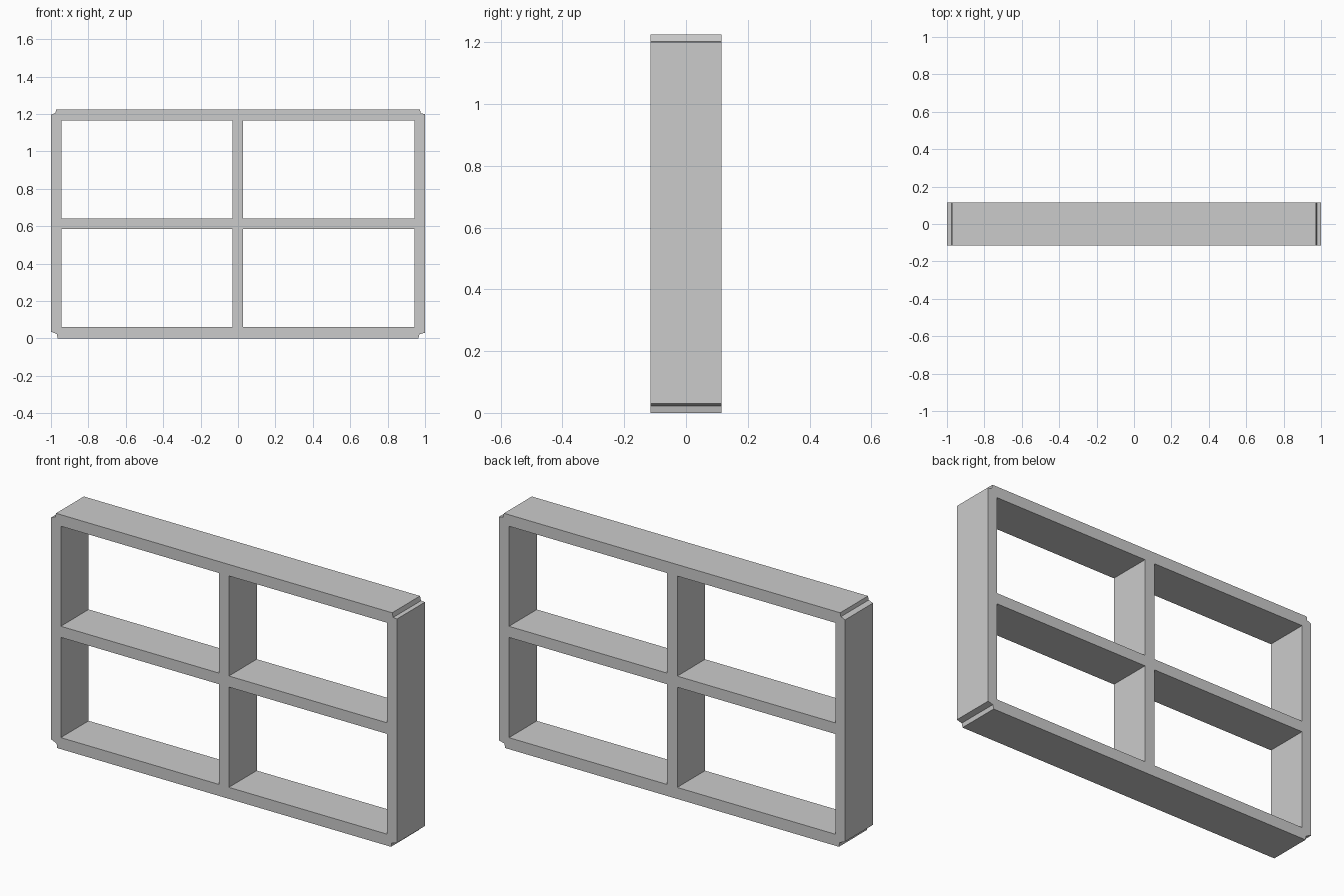
import bpy
from math import pi

if "Cube" in bpy.data.objects:
    bpy.data.objects.remove(bpy.data.objects["Cube"])

DEPTH = 0.23

# Outer outline (x, z) with small stepped notches at the four corners
outline = [
    (-0.965, 0), (0.965, 0), (0.97, 0.022), (1, 0.03),
    (1, 1.2), (0.978, 1.202), (0.972, 1.225),
    (-0.972, 1.225), (-0.976, 1.205), (-0.985, 1.202), (-1, 1.195),
    (-1, 0.036), (-0.985, 0.03), (-0.968, 0.022),
]

# Four openings, leaving the centre post and the middle shelf
columns = [(-0.944, -0.03), (0.028, 0.943)]
rows = [(0.06, 0.584), (0.642, 1.165)]
openings = [[(x0, z0), (x0, z1), (x1, z1), (x1, z0)]
            for x0, x1 in columns for z0, z1 in rows]

# Filled flat profile, extruded to the shelf depth
curve = bpy.data.curves.new("shelf_frame", 'CURVE')
curve.dimensions = '2D'
curve.fill_mode = 'BOTH'
curve.extrude = DEPTH / 2
for loop in [outline] + openings:
    spline = curve.splines.new('POLY')
    spline.points.add(len(loop) - 1)
    for point, (x, z) in zip(spline.points, loop):
        point.co = (x, z, 0, 1)
    spline.use_cyclic_u = True

# Stand the frame upright and turn it into a mesh
frame = bpy.data.objects.new("shelf_frame", curve)
bpy.context.collection.objects.link(frame)
frame.rotation_euler.x = pi / 2
bpy.context.view_layer.objects.active = frame
frame.select_set(True)
bpy.ops.object.convert(target='MESH')
bpy.ops.object.transform_apply(location=False, rotation=True, scale=False)
bpy.ops.object.shade_flat()
